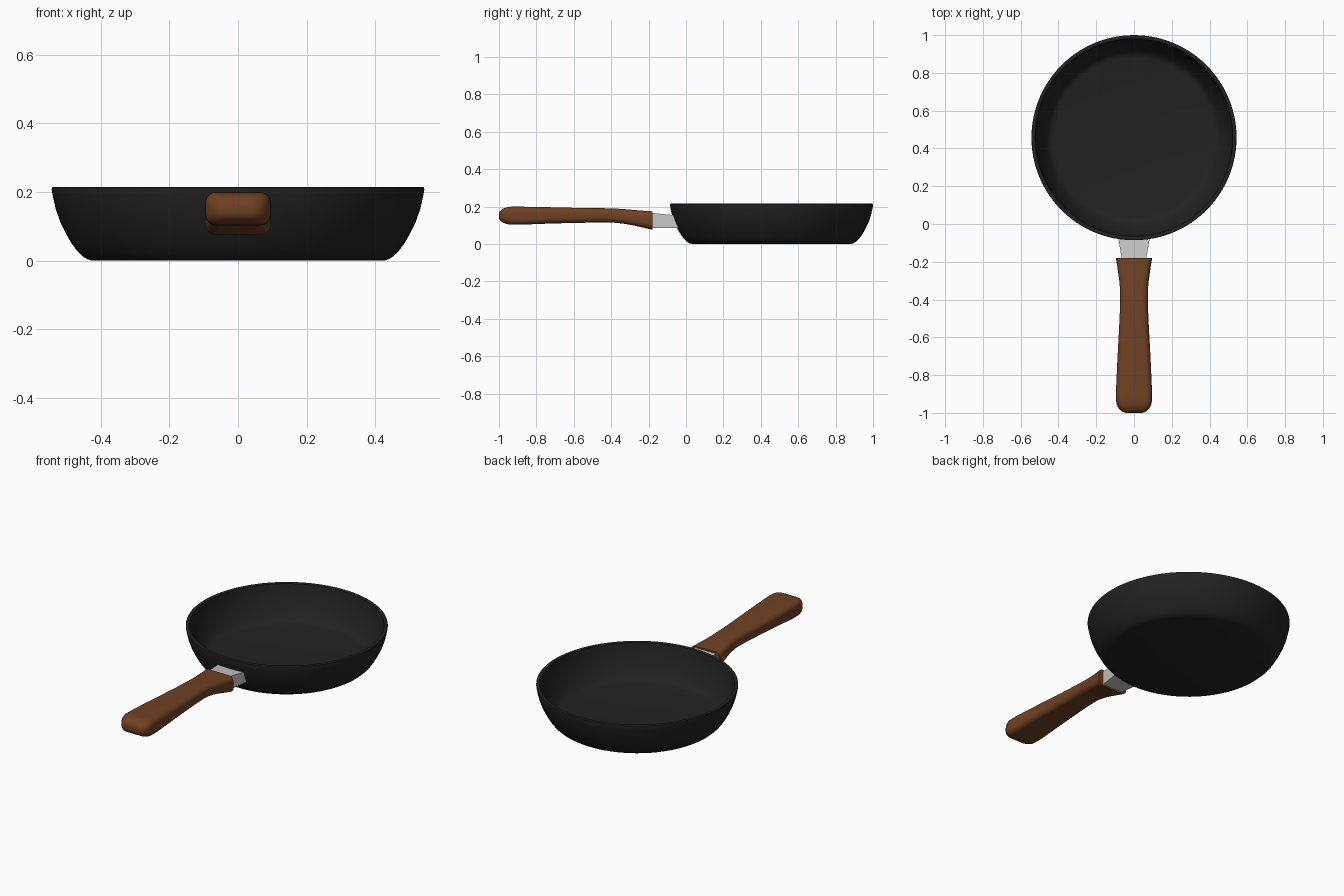
import bpy, bmesh, math
from mathutils import Vector

cube = bpy.data.objects.get("Cube")
if cube:
    bpy.data.objects.remove(cube, do_unlink=True)

PAN_Y = 0.457


def material(name, rgb, rough=0.6):
    m = bpy.data.materials.new(name)
    m.use_nodes = True
    m.diffuse_color = (*rgb, 1)
    bsdf = m.node_tree.nodes["Principled BSDF"]
    bsdf.inputs["Base Color"].default_value = (*rgb, 1)
    bsdf.inputs["Roughness"].default_value = rough
    return m


black = material("black coating", (0.016, 0.016, 0.016))
wood = material("brown wood", (0.16, 0.053, 0.017))
steel = material("light grey steel", (0.58, 0.58, 0.58), 0.4)


def finish(name, bm, mat, angle):
    bmesh.ops.recalc_face_normals(bm, faces=bm.faces)
    mesh = bpy.data.meshes.new(name)
    bm.to_mesh(mesh)
    bm.free()
    mesh.materials.append(mat)
    obj = bpy.data.objects.new(name, mesh)
    bpy.context.collection.objects.link(obj)
    bpy.ops.object.select_all(action="DESELECT")
    obj.select_set(True)
    bpy.context.view_layer.objects.active = obj
    bpy.ops.object.shade_smooth_by_angle(angle=math.radians(angle))
    return obj


def skin(bm, rings):
    """Join equal closed rings of points with quads and cap both ends."""
    loops = [[bm.verts.new(p) for p in ring] for ring in rings]
    n = len(loops[0])
    for a, b in zip(loops, loops[1:]):
        for i in range(n):
            j = (i + 1) % n
            bm.faces.new((a[i], a[j], b[j], b[i]))
    bm.faces.new(loops[0])
    bm.faces.new(loops[-1])


def circle(r, z, n=96):
    return [(r * math.cos(math.tau * i / n), PAN_Y + r * math.sin(math.tau * i / n), z)
            for i in range(n)]


def rounded_section(y, half_w, low, high, radius, steps=6):
    """Rounded rectangle standing across the handle."""
    mid, half_h = (low + high) / 2, (high - low) / 2
    r = min(radius, half_w * 0.95, half_h * 0.95)
    pts = []
    for q, (sx, sz) in enumerate(((1, 1), (-1, 1), (-1, -1), (1, -1))):
        for k in range(steps + 1):
            t = math.pi / 2 * (q + k / steps)
            pts.append((sx * (half_w - r) + r * math.cos(t), y,
                        mid + sz * (half_h - r) + r * math.sin(t)))
    return pts


# Pan: outer wall up, over the rim, and down the inner wall to the floor
outer = [(0.425, 0), (0.437, 0.003), (0.452, 0.012), (0.468, 0.027), (0.485, 0.05),
         (0.502, 0.08), (0.518, 0.113), (0.531, 0.15), (0.539, 0.185), (0.543, 0.207)]
rim = [(0.542, 0.213), (0.538, 0.215), (0.527, 0.215), (0.523, 0.212)]
inner = [(0.519, 0.185), (0.511, 0.15), (0.498, 0.113), (0.483, 0.08), (0.467, 0.052),
         (0.452, 0.033), (0.437, 0.022), (0.42, 0.018)]
bm = bmesh.new()
skin(bm, [circle(r, z) for r, z in outer + rim + inner])
finish("pan", bm, black, 40)

# Bracket: tapered block whose end follows the slope of the pan wall
bm = bmesh.new()
skin(bm, [
    [(-0.062, -0.2, 0.085), (0.062, -0.2, 0.085), (0.062, -0.2, 0.167), (-0.062, -0.2, 0.167)],
    [(-0.085, -0.04, 0.085), (0.085, -0.04, 0.085), (0.085, -0.066, 0.154), (-0.085, -0.066, 0.154)],
])
finish("handle_bracket", bm, steel, 20)

# Handle: stations of y, half width, underside and top, smoothly interpolated
stations = [(-0.18, 0.096, 0.076, 0.174), (-0.25, 0.085, 0.092, 0.179),
            (-0.32, 0.076, 0.106, 0.185), (-0.4, 0.073, 0.114, 0.190),
            (-0.55, 0.079, 0.113, 0.192), (-0.72, 0.088, 0.109, 0.196),
            (-0.88, 0.095, 0.103, 0.199), (-0.93, 0.095, 0.103, 0.199)]


def blend(a, b, c, d, t):
    return [0.5 * (2 * q + (r - p) * t + (2 * p - 5 * q + 4 * r - s) * t * t
                   + (3 * q - p - 3 * r + s) * t ** 3) for p, q, r, s in zip(a, b, c, d)]


rings = []
for i in range(len(stations) - 1):
    a, d = stations[max(i - 1, 0)], stations[min(i + 2, len(stations) - 1)]
    for k in range(4):
        rings.append(rounded_section(*blend(a, stations[i], stations[i + 1], d, k / 4), 0.03))

# Rounded butt of the handle
for k in range(9):
    t = math.pi / 2 * k / 8
    inset = 1 - math.cos(t)
    rings.append(rounded_section(-0.93 - 0.07 * math.sin(t), 0.095 - 0.055 * inset,
                                 0.103 + 0.038 * inset, 0.199 - 0.038 * inset,
                                 0.03 + 0.01 * inset))
bm = bmesh.new()
skin(bm, rings)
finish("handle", bm, wood, 45)
